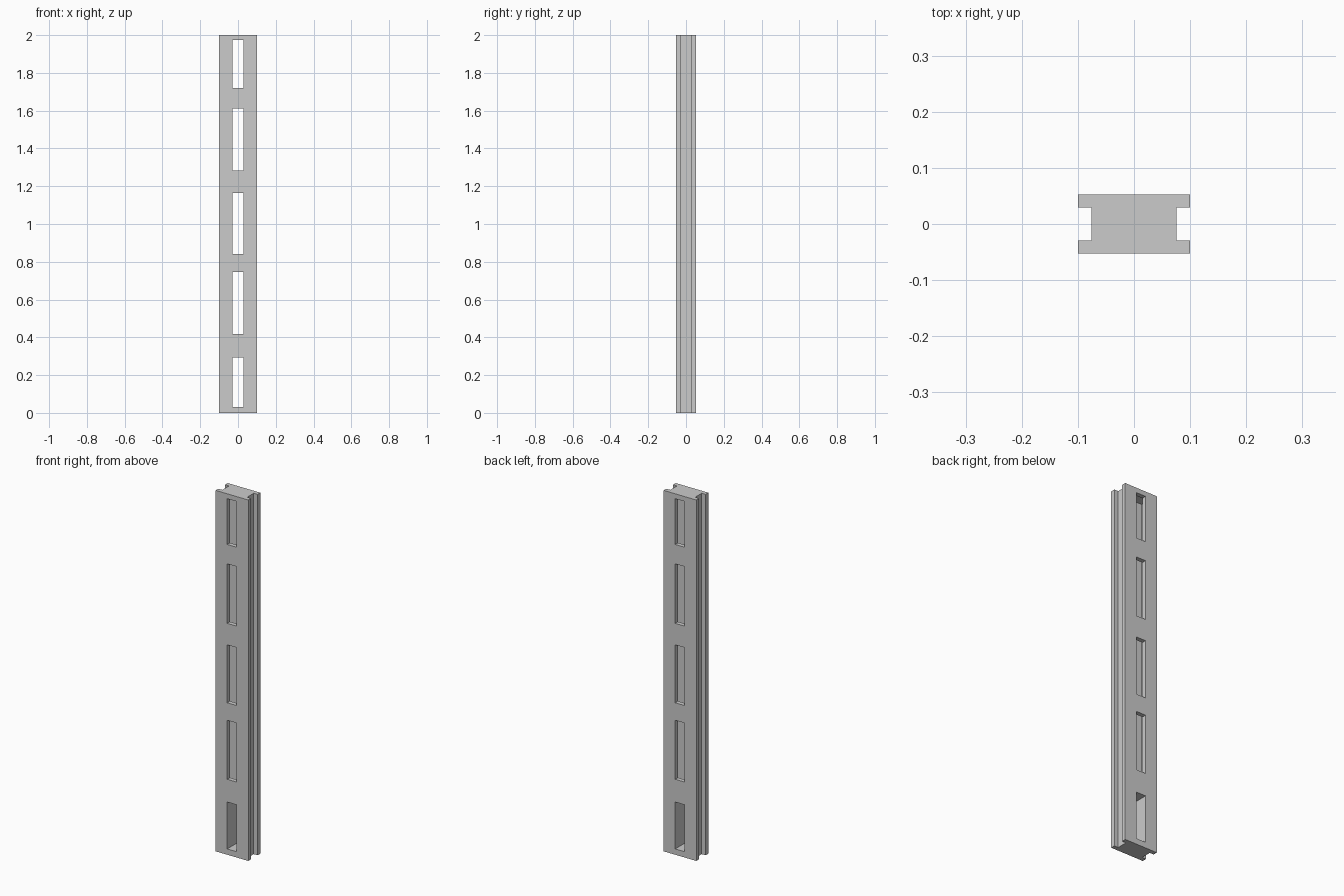
import bpy, bmesh

if "Cube" in bpy.data.objects:
    bpy.data.objects.remove(bpy.data.objects["Cube"])

HEIGHT = 2.0
# Slot spans along z
SLOTS = [(0.032, 0.292), (0.418, 0.745), (0.842, 1.163), (1.282, 1.612), (1.719, 1.973)]


def new_object(name, bm):
    bmesh.ops.recalc_face_normals(bm, faces=bm.faces)
    mesh = bpy.data.meshes.new(name)
    bm.to_mesh(mesh)
    bm.free()
    obj = bpy.data.objects.new(name, mesh)
    bpy.context.collection.objects.link(obj)
    return obj


def add_box(bm, hx, hy, z0, z1):
    verts = bmesh.ops.create_cube(bm, size=1)["verts"]
    for v in verts:
        v.co = (v.co.x * 2 * hx, v.co.y * 2 * hy, z0 + (v.co.z + 0.5) * (z1 - z0))


def cut(target, name, boxes):
    bm = bmesh.new()
    for box in boxes:
        add_box(bm, *box)
    cutter = new_object(name, bm)
    cutter.hide_render = True
    mod = target.modifiers.new(name, 'BOOLEAN')
    mod.operation = 'DIFFERENCE'
    mod.solver = 'EXACT'
    mod.object = cutter
    bpy.context.view_layer.objects.active = target
    bpy.ops.object.modifier_apply(modifier=mod.name)
    bpy.data.objects.remove(cutter)


# Post: profile with a groove down each side, extruded upward
half = [(0.1, -0.053), (0.1, -0.029), (0.076, -0.029),
        (0.076, 0.029), (0.1, 0.029), (0.1, 0.053)]
profile = half + [(-x, y) for x, y in reversed(half)]
bm = bmesh.new()
base = bm.faces.new([bm.verts.new((x, y, 0)) for x, y in profile])
top = bmesh.ops.extrude_face_region(bm, geom=[base], use_keep_orig=True)["geom"]
bmesh.ops.translate(bm, vec=(0, 0, HEIGHT),
                    verts=[g for g in top if isinstance(g, bmesh.types.BMVert)])
post = new_object("slotted_post", bm)

# Hollow core behind the upper four slots; the lowest slot stays a solid tunnel
cut(post, "core_cutter", [(0.072, 0.029, 0.35, 1.98)])

# Slots through front and back
cut(post, "slot_cutter", [(0.029, 0.1, z0, z1) for z0, z1 in SLOTS])
